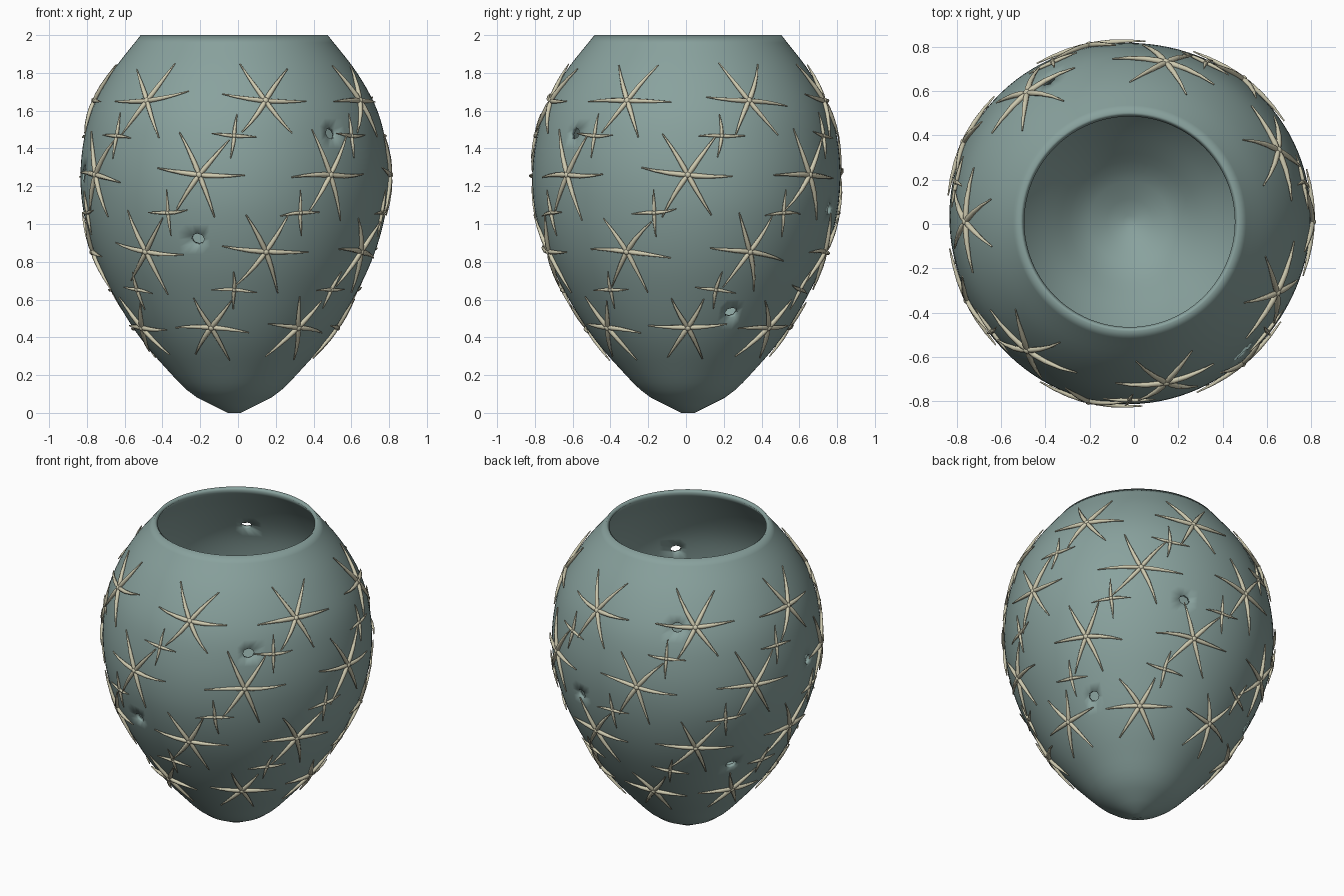
import bpy, bmesh, math, random
from mathutils import Vector

if "Cube" in bpy.data.objects:
    bpy.data.objects.remove(bpy.data.objects["Cube"])

random.seed(4)
TAU = 2 * math.pi
# body profile: (height, radius)
PROFILE = [(0, .035), (.085, .205), (.24, .365), (.4, .5), (.58, .615), (.79, .72), (1.0, .787),
           (1.2, .815), (1.4, .805), (1.6, .757), (1.8, .65), (2.0, .495)]


def radius(z):
    """Smooth (Hermite) interpolation of the profile."""
    p, n = PROFILE, len(PROFILE)
    z = min(max(z, 0), 2)
    i = max(k for k in range(n - 1) if p[k][0] <= z)

    def slope(k):
        a, b = p[max(k - 1, 0)], p[min(k + 1, n - 1)]
        return (b[1] - a[1]) / (b[0] - a[0])
    h = p[i + 1][0] - p[i][0]
    t = (z - p[i][0]) / h
    if i == 0:
        return p[0][1] + t * (p[1][1] - p[0][1])
    return ((2*t**3 - 3*t*t + 1) * p[i][1] + (t**3 - 2*t*t + t) * h * slope(i)
            + (3*t*t - 2*t**3) * p[i + 1][1] + (t**3 - t*t) * h * slope(i + 1))


def surface(th, z):
    """Point on the gently uneven body, whose axis sits slightly off centre."""
    r = radius(z)
    r *= 1 + .012 * math.cos(3 * (th - math.radians(25))) * max(0, 1 - abs(z - 1.1) / .9)
    return Vector((r * math.cos(th) - .02, r * math.sin(th) + .01, z))


def normal(th, z):
    e = .01
    du = surface(th + e, z) - surface(th - e, z)
    dv = surface(th, min(z + e, 2)) - surface(th, z - e)
    return du.cross(dv).normalized()


def along(z):
    """Height gained per unit of length going up the profile."""
    d = (radius(z + .02) - radius(z - .02)) / .04
    return 1 / math.sqrt(1 + d * d)


def material(name, col):
    m = bpy.data.materials.new(name)
    m.diffuse_color = (*col, 1)
    m.use_nodes = True
    m.node_tree.nodes["Principled BSDF"].inputs["Base Color"].default_value = m.diffuse_color
    return m


def finish(bm, name, mat, angle):
    me = bpy.data.meshes.new(name)
    bm.to_mesh(me)
    bm.free()
    ob = bpy.data.objects.new(name, me)
    bpy.context.collection.objects.link(ob)
    me.materials.append(mat)
    bpy.ops.object.select_all(action='DESELECT')
    ob.select_set(True)
    bpy.context.view_layer.objects.active = ob
    bpy.ops.object.shade_smooth_by_angle(angle=math.radians(angle))
    return ob


teal = material("teal_body", (.25, .36, .34))
cream = material("cream_star", (.62, .59, .43))

# Open body with seven pores
NT, NZ = 112, 50
bm = bmesh.new()
grid = [[bm.verts.new(surface(TAU * i / NT, 2 * j / NZ)) for i in range(NT)] for j in range(NZ + 1)]
pores = [(-104.5, .92), (-49.5, 1.48), (23, .53), (71, 1.08), (120, 1.65), (148, .68), (189, 1.26)]
skip = set()
RING = [(1, 0), (1, 1), (0, 1), (-1, 1), (-1, 0), (-1, -1), (0, -1), (1, -1)]
for deg, z in pores:
    th = math.radians(deg)
    i, j = round(th / TAU * NT), round(z / 2 * NZ)
    skip |= {((i + a) % NT, j + b) for a in (-1, 0) for b in (-1, 0)}
    for k, (a, b) in enumerate(RING):
        ang = k * TAU / 8
        grid[j + b][(i + a) % NT].co = surface(th + .036 * math.cos(ang) / radius(z),
                                               z + .031 * math.sin(ang) * along(z))
for j in range(NZ):
    for i in range(NT):
        if (i, j) not in skip:
            k = (i + 1) % NT
            bm.faces.new((grid[j][i], grid[j][k], grid[j + 1][k], grid[j + 1][i]))
bm.faces.new(grid[0][::-1])
bmesh.ops.delete(bm, geom=[v for v in bm.verts if not v.link_faces], context='VERTS')
body = finish(bm, "vase_body", teal, 180)
# Wall thickness, inwards
wall = body.modifiers.new("wall", 'SOLIDIFY')
wall.thickness = .025
wall.offset = -1


def add_arm(bm, th0, z0, ang, length, thick):
    """Tapered spine that hugs the body."""
    rings, bend, sides = [], random.uniform(-.12, .12), 6
    shape = [(0, .7), (.15, 1), (.4, .85), (.7, .55), (1, .25)]

    def pos(t):
        a, s = ang + bend * t, t * length
        z = z0 + s * math.sin(a) * along(z0)
        th = th0 + s * math.cos(a) / radius(z)
        n = normal(th, z)
        return surface(th, z) + n * (.006 + .005 * t), n
    for t, w in shape:
        p, n = pos(t)
        d = (pos(t + .05)[0] - pos(t - .05)[0]).normalized()
        side = d.cross(n).normalized()
        rings.append([bm.verts.new(p + thick * w * (side * math.cos(TAU * k / sides)
                      + n * math.sin(TAU * k / sides))) for k in range(sides)])
    for a, b in zip(rings, rings[1:]):
        for k in range(sides):
            m = (k + 1) % sides
            bm.faces.new((a[k], a[m], b[m], b[k]))
    bm.faces.new(rings[0][::-1])
    bm.faces.new(rings[-1])


def star_rows(name, rows, arms, thick):
    bm = bmesh.new()
    for z, offset, length, tilt in rows:
        for k in range(7):
            th = math.radians(offset) + k * TAU / 7
            turn = math.radians(tilt) + random.uniform(-.05, .05)
            for a in range(arms):
                add_arm(bm, th, z, turn + a * TAU / arms + random.uniform(-.06, .06),
                        length * random.uniform(.94, 1.05), thick)
            # centre knob
            hub = bmesh.ops.create_icosphere(bm, subdivisions=2, radius=thick * 1.3)["verts"]
            bmesh.ops.translate(bm, verts=hub, vec=surface(th, z) + normal(th, z) * .006)
    bmesh.ops.recalc_face_normals(bm, faces=bm.faces)
    finish(bm, name, cream, 75)


# Rows of six-armed and four-armed stars, staggered
half = 360 / 14
star_rows("large_stars", [(1.65, half, .24, 1), (1.26, 0, .25, -7),
                          (.855, half, .235, -6), (.455, 0, .205, -4)], 6, .014)
star_rows("small_stars", [(1.465, half / 2, .122, -4), (1.06, -half / 2, .122, 3),
                          (.655, half / 2, .115, -6)], 4, .010)
